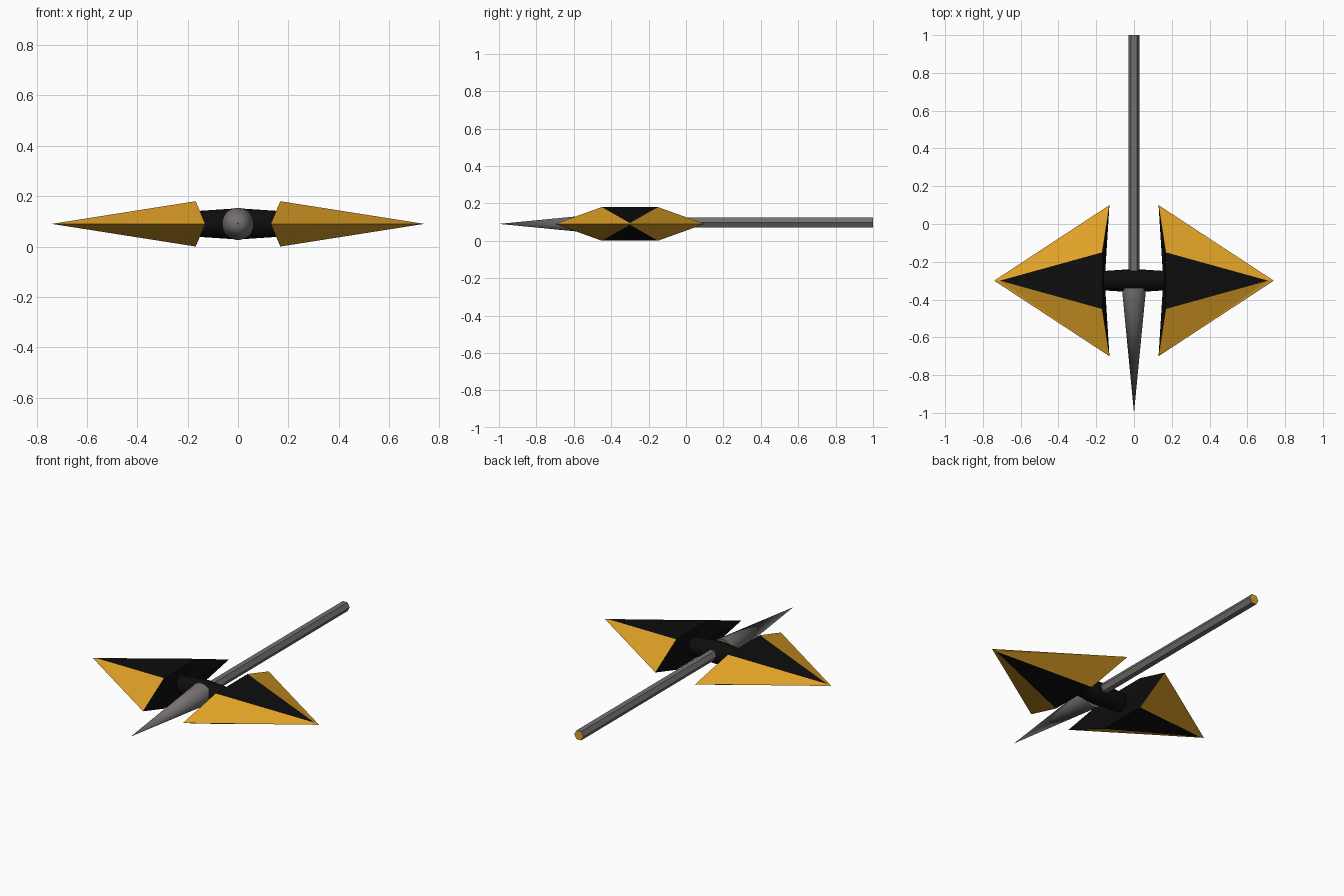
import bpy, bmesh, math
from mathutils import Matrix

if "Cube" in bpy.data.objects:
    bpy.data.objects.remove(bpy.data.objects["Cube"])

ZC, YC = 0.09, -0.30   # shared centre of wings and hub


def mat(name, rgb):
    m = bpy.data.materials.new(name)
    m.diffuse_color = (*rgb, 1)
    m.use_nodes = True
    m.node_tree.nodes["Principled BSDF"].inputs["Base Color"].default_value = m.diffuse_color
    return m


GOLD = mat("gold", (0.75, 0.36, 0.02))
BLACK = mat("black", (0.004, 0.004, 0.004))
GREY = mat("grey", (0.18, 0.165, 0.165))


def finish(name, bm, mats):
    bmesh.ops.recalc_face_normals(bm, faces=bm.faces)
    me = bpy.data.meshes.new(name)
    bm.to_mesh(me)
    bm.free()
    for m in mats:
        me.materials.append(m)
    ob = bpy.data.objects.new(name, me)
    bpy.context.collection.objects.link(ob)
    return ob


def cone(bm, sides, r1, r2, length, matrix):
    bmesh.ops.create_cone(bm, cap_ends=True, segments=sides, radius1=r1,
                          radius2=r2, depth=length, matrix=matrix)


# Wings: hexagonal base tapering to a tip, black top, bottom and inner faces
def wing(name, s):
    bm = bmesh.new()
    v = lambda x, y, z: bm.verts.new((s * x, YC + y, ZC + z))
    tip = v(0.74, 0, 0)
    mid = v(0.155, 0, 0)
    ends = [v(0.71, 0, 0.0047), v(0.71, 0, -0.0047)]
    ring = [v(0.13, -0.4, 0), v(0.168, -0.15, 0.09), v(0.168, 0.15, 0.09),
            v(0.13, 0.4, 0), v(0.168, 0.15, -0.09), v(0.168, -0.15, -0.09)]
    for i in range(6):
        a, b = ring[i], ring[(i + 1) % 6]
        bm.faces.new((a, b, mid)).material_index = 1
        if i in (1, 4):
            bm.faces.new((a, b, ends[i // 4])).material_index = 1
        else:
            e = ends[0] if i in (0, 2) else ends[1]
            side, top = (a, b) if i in (0, 3) else (b, a)
            bm.faces.new((side, top, e))
            bm.faces.new((side, e, tip))
    bmesh.ops.remove_doubles(bm, verts=bm.verts, dist=1e-5)
    finish(name, bm, [GOLD, BLACK])


wing("right_wing", 1)
wing("left_wing", -1)

# Hub: black axle, widest in the middle
bm = bmesh.new()
for s in (1, -1):
    cone(bm, 24, 0.062, 0.05, 0.18,
         Matrix.Translation((s * 0.09, YC, ZC)) @ Matrix.Rotation(s * math.pi / 2, 4, 'Y'))
finish("hub_axle", bm, [BLACK])

# Nose: smooth grey cone pointing forward
bm = bmesh.new()
cone(bm, 32, 0.064, 0, 0.66,
     Matrix.Translation((0, -0.67, ZC)) @ Matrix.Rotation(math.pi / 2, 4, 'X'))
nose = finish("nose_cone", bm, [GREY])
bpy.context.view_layer.objects.active = nose
nose.select_set(True)
bpy.ops.object.shade_smooth_by_angle(angle=math.radians(40))

# Tail rod: hexagonal, grey sides with a gold rear cap
bm = bmesh.new()
cone(bm, 6, 0.03, 0.03, 1.28,
     Matrix.Translation((0, 0.36, ZC + 0.007)) @ Matrix.Rotation(-math.pi / 2, 4, 'X')
     @ Matrix.Rotation(math.pi / 6 * 3, 4, 'Z'))
bm.normal_update()
for f in bm.faces:
    f.material_index = 1 if f.normal.y > 0.9 else 0
finish("tail_rod", bm, [GREY, GOLD])
